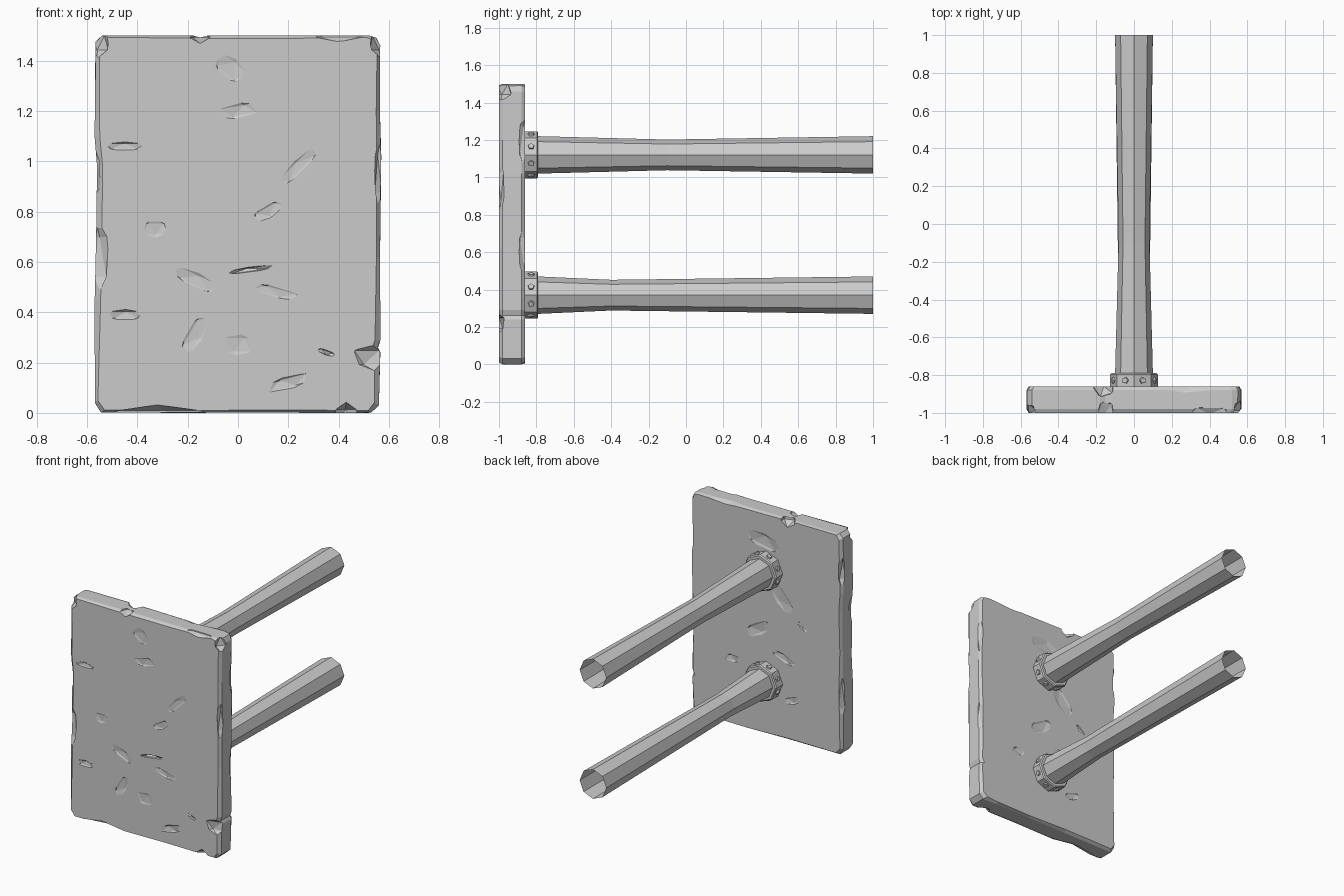
import bpy, bmesh, random
from math import pi, cos, sin, radians
from mathutils import Matrix, Vector

if "Cube" in bpy.data.objects:
    bpy.data.objects.remove(bpy.data.objects["Cube"])

random.seed(4)


def finish(bm, name):
    bmesh.ops.recalc_face_normals(bm, faces=bm.faces)
    mesh = bpy.data.meshes.new(name)
    bm.to_mesh(mesh)
    bm.free()
    ob = bpy.data.objects.new(name, mesh)
    bpy.context.collection.objects.link(ob)
    return ob


def loft(bm, rings, cap=True):
    """Bridge rings of equal point count, optionally closing both ends."""
    vs = [[bm.verts.new(p) for p in ring] for ring in rings]
    n = len(vs[0])
    for a, b in zip(vs, vs[1:]):
        for i in range(n):
            bm.faces.new((a[i], a[(i + 1) % n], b[(i + 1) % n], b[i]))
    if cap:
        bm.faces.new(vs[0])
        bm.faces.new(vs[-1])


def octagon(r, y, z):
    return [(r * cos(i * pi / 4), y, z + r * sin(i * pi / 4)) for i in range(8)]


# Stone slab: worn outline, with irregular chamfers front and back
outline = [(-.545, 0), (-.15, 0), (.15, 0), (.42, 0), (.53, 0), (.56, .03),
           (.567, .24), (.557, .26), (.567, .29), (.565, .62), (.57, 1.02),
           (.565, 1.2), (.567, 1.46), (.55, 1.49), (.52, 1.5), (.2, 1.5),
           (-.12, 1.5), (-.15, 1.492), (-.18, 1.5), (-.54, 1.5), (-.567, 1.475),
           (-.57, 1.1), (-.56, .98), (-.565, .7), (-.57, .45), (-.57, .04)]


def slab_ring(y, lo, hi):
    ring = []
    for x, z in outline:
        d = random.uniform(lo, hi)
        if abs(x) > .5:
            x -= d if x > 0 else -d
        if z < .05:
            z += d * .7
        elif z > 1.45:
            z -= d * .5
        ring.append((x, y, z))
    return ring


bm = bmesh.new()
loft(bm, [slab_ring(-1, .012, .026), slab_ring(-.98, 0, .002),
          slab_ring(-.88, 0, .002), slab_ring(-.86, .008, .022)])
slab = finish(bm, "stone_slab")

# Chips and dents: x, z, half width, half height, depth, tilt
front_dents = [(0, 1.2, .08, .035, .008, 10), (-.03, 1.37, .07, .05, .006, -40),
               (-.45, 1.06, .08, .02, .008, 0), (.12, .8, .07, .03, .008, 30),
               (.24, .98, .11, .03, .006, 45), (-.33, .73, .05, .04, .006, 0),
               (-.17, .53, .1, .035, .008, -25), (.05, .57, .1, .012, .02, 8),
               (-.45, .39, .07, .025, .01, 0), (-.17, .31, .09, .04, .008, 60),
               (.15, .48, .1, .025, .006, -15), (.2, .12, .09, .03, .01, 15),
               (.35, .24, .04, .012, .014, -20), (0, .27, .06, .05, .006, 0)]
back_dents = [(.02, 1.31, .14, .06, .01, 10), (-.12, .95, .12, .06, .008, 50),
              (.06, .7, .11, .05, .01, -30), (-.14, .55, .1, .03, .008, 20),
              (-.27, .8, .05, .015, .01, 40), (.25, .45, .06, .03, .008, 0),
              (-.2, .28, .07, .03, .008, -20)]
# Edge chips: centre, half sizes
edge_chips = [((.56, -1.01, .22), (.11, .04, .06)), ((-.57, -1.005, .62), (.06, .035, .17)),
              ((-.58, -.99, .95), (.035, .06, .12)), ((-.32, -1.0, -.01), (.2, .05, .04)),
              ((.4, -1.005, 1.51), (.13, .04, .035)), ((-.15, -1.0, 1.51), (.05, .07, .04)),
              ((-.16, -.86, 1.51), (.06, .06, .06)), ((.3, -.85, 1.52), (.25, .05, .04)),
              ((.575, -.86, .6), (.03, .04, .16)), ((.575, -.86, 1.2), (.03, .04, .16)),
              ((-.575, -.86, 1.25), (.035, .04, .12)), ((-.575, -.86, .4), (.03, .04, .18)),
              ((.57, -1.0, .95), (.03, .03, .16)), ((-.56, -1.0, 1.47), (.05, .05, .06)),
              ((.57, -.99, 1.47), (.05, .06, .06)), ((.43, -1.0, -.01), (.05, .05, .05))]


def rock(bm, centre, size, tilt=0):
    m = (Matrix.Translation(centre) @ Matrix.Rotation(-radians(tilt), 4, 'Y')
         @ Matrix.Diagonal((*size, 1)) @ Matrix.Rotation(random.uniform(0, 6), 4, 'Z'))
    bmesh.ops.create_icosphere(bm, subdivisions=1, radius=1.05, matrix=m)


bm = bmesh.new()
for y, side, dents in ((-1, -1, front_dents), (-.86, 1, back_dents)):
    for x, z, w, h, depth, tilt in dents:
        rock(bm, (x, y + side * depth, z), (w * 1.15, depth * 2, h * 1.15), tilt)
for centre, size in edge_chips:
    rock(bm, centre, size)
cutter = finish(bm, "chip_cutter")
cutter.hide_render = True

mod = slab.modifiers.new("chips", 'BOOLEAN')
mod.operation = 'DIFFERENCE'
mod.solver = 'EXACT'
mod.use_self = True
mod.object = cutter
bpy.context.view_layer.objects.active = slab
bpy.ops.object.modifier_apply(modifier=mod.name)
bpy.data.objects.remove(cutter)

# Two poles, each with a bolted collar against the slab
for label, z, waist in (("lower", .37, -.4), ("upper", 1.12, -.1)):
    bm = bmesh.new()
    loft(bm, [octagon(.1, -.85, z), octagon(.1, -.79, z),
              octagon(.082, waist, z), octagon(.1, 1, z)], cap=False)
    finish(bm, label + "_pole")

    bm = bmesh.new()
    loft(bm, [octagon(.126, -.868, z), octagon(.126, -.797, z), octagon(.119, -.79, z)])
    finish(bm, label + "_collar")

    bm = bmesh.new()
    for i in range(8):
        a = (i + .5) * pi / 4
        out = Vector((cos(a), 0, sin(a)))
        m = (Matrix.Translation(out * .118 + Vector((0, -.828, z)))
             @ out.to_track_quat('Z', 'Y').to_matrix().to_4x4())
        bmesh.ops.create_cone(bm, cap_ends=True, segments=5, radius1=.02,
                              radius2=.016, depth=.016, matrix=m)
    finish(bm, label + "_collar_bolts")
